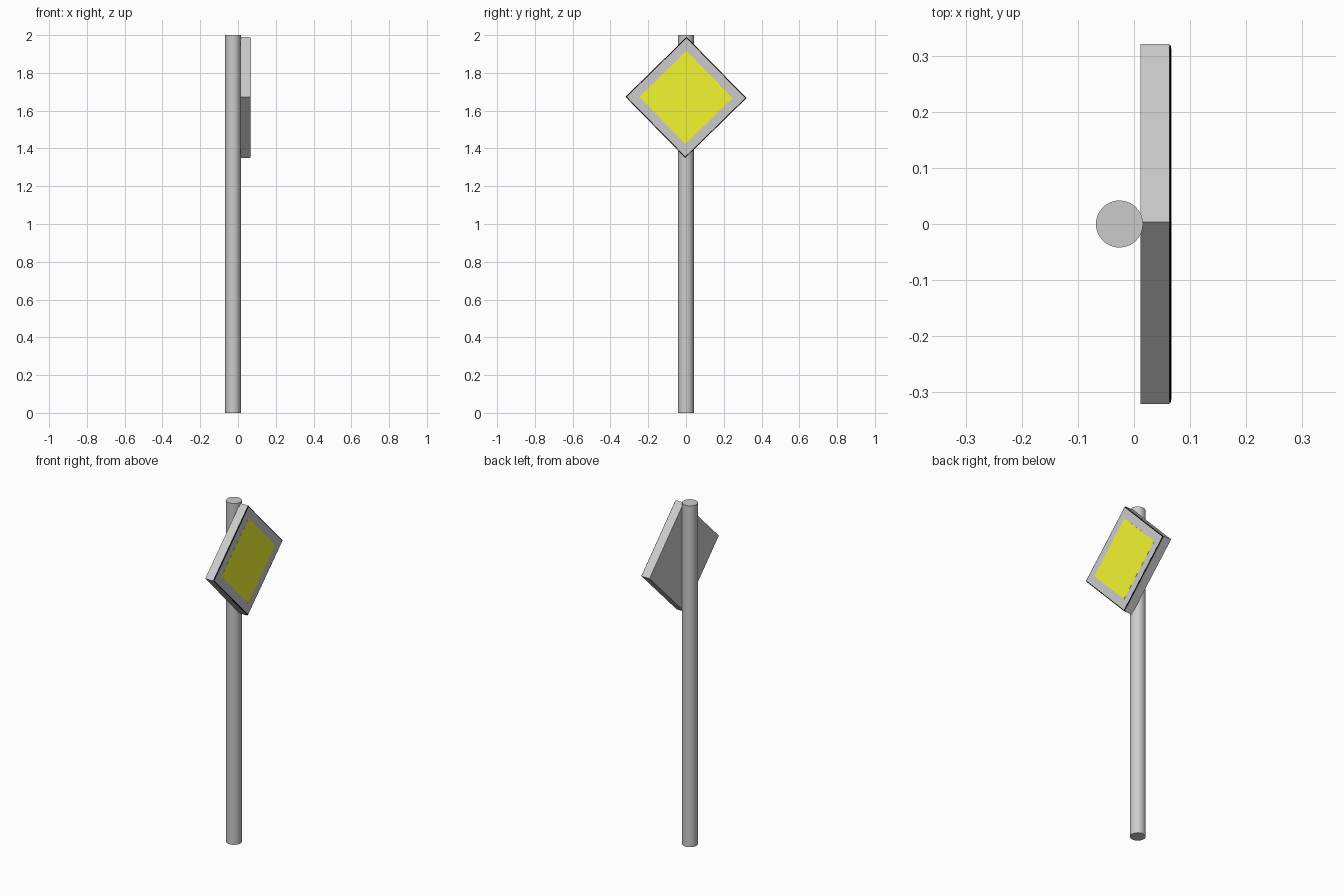
import bpy
from math import radians, sqrt

if "Cube" in bpy.data.objects:
    bpy.data.objects.remove(bpy.data.objects["Cube"])


def material(name, rgb):
    m = bpy.data.materials.new(name)
    m.diffuse_color = (*rgb, 1)
    m.use_nodes = True
    m.node_tree.nodes["Principled BSDF"].inputs["Base Color"].default_value = m.diffuse_color
    return m


def diamond(name, x0, x1, half_diagonal, mat=None):
    """Square plate standing on its corner, spanning x0..x1."""
    side = half_diagonal * sqrt(2)
    bpy.ops.mesh.primitive_cube_add(size=1, location=((x0 + x1) / 2, 0, 1.67))
    ob = bpy.context.object
    ob.name = name
    ob.scale = (x1 - x0, side, side)
    ob.rotation_euler.x = radians(44.4)
    if mat:
        ob.data.materials.append(mat)
    return ob


black = material("black", (0.0, 0.0, 0.0))
yellow = material("yellow", (0.9, 0.92, 0.03))

# Round pole
bpy.ops.mesh.primitive_cylinder_add(vertices=32, radius=0.042, depth=2,
                                    location=(-0.026, 0, 1))
bpy.context.object.name = "pole"
bpy.ops.object.shade_smooth_by_angle(angle=radians(30))

# Sign body, black rim, grey face and yellow centre, stacked towards +x
diamond("sign_body", 0.012, 0.063, 0.321)
diamond("sign_rim", 0.062, 0.0662, 0.318, black)
diamond("sign_face", 0.065, 0.0667, 0.313)
diamond("sign_centre", 0.066, 0.0672, 0.247, yellow)
